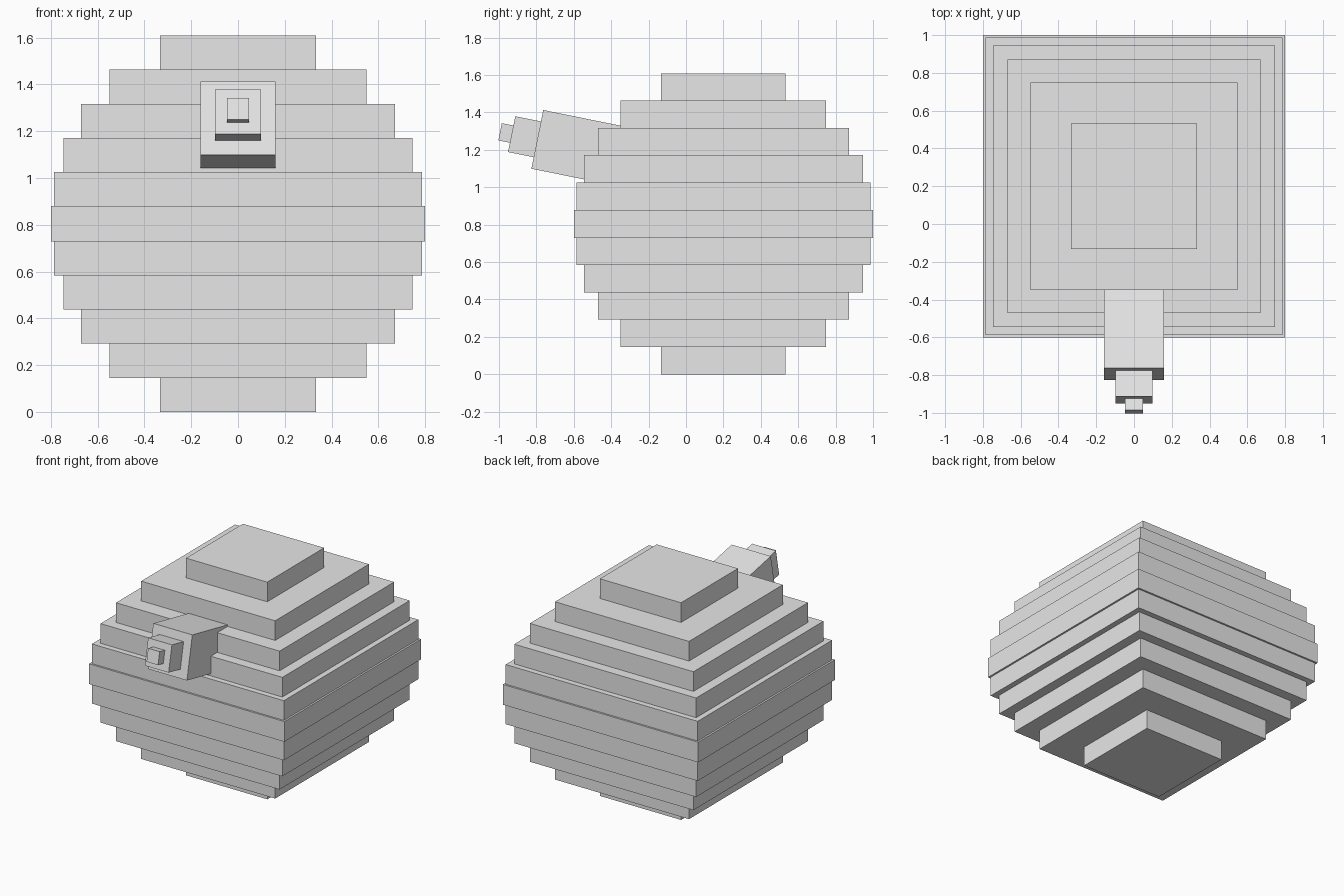
import bpy, math

if "Cube" in bpy.data.objects:
    bpy.data.objects.remove(bpy.data.objects["Cube"])

grey = bpy.data.materials.new("plain grey")
grey.diffuse_color = (0.8, 0.8, 0.8, 1)
grey.use_nodes = True
grey.node_tree.nodes["Principled BSDF"].inputs["Base Color"].default_value = grey.diffuse_color


def box(name, size, loc, tilt=0.0):
    bpy.ops.mesh.primitive_cube_add(size=1, location=loc, rotation=(tilt, 0, 0))
    ob = bpy.context.object
    ob.name = name
    ob.scale = size
    bpy.ops.object.transform_apply(location=False, rotation=False, scale=True)
    ob.data.materials.append(grey)
    return ob


# Body: eleven square slabs following a sphere outline
RADIUS, STEP, THICK = 0.8, 0.1459, 0.15
for i in range(-5, 6):
    half = math.sqrt(RADIUS ** 2 - (i * 0.1455) ** 2)
    box(f"body_slab_{i + 6}", (2 * half, 2 * half, THICK),
        (0, 0.2, 0.8045 + i * STEP))

# Nozzle: three nested blocks, tilted upwards along one axis
TILT = 0.2
fwd_y, fwd_z = -math.cos(TILT), math.sin(TILT)
for name, width, length, front in (
        ("nozzle_base", 0.32, 0.55, 0.0),
        ("nozzle_middle", 0.195, 0.24, 0.14),
        ("nozzle_tip", 0.094, 0.16, 0.203)):
    d = front - length / 2
    box(name, (width, length, width),
        (0, -0.795 + fwd_y * d, 1.256 + fwd_z * d), -TILT)
